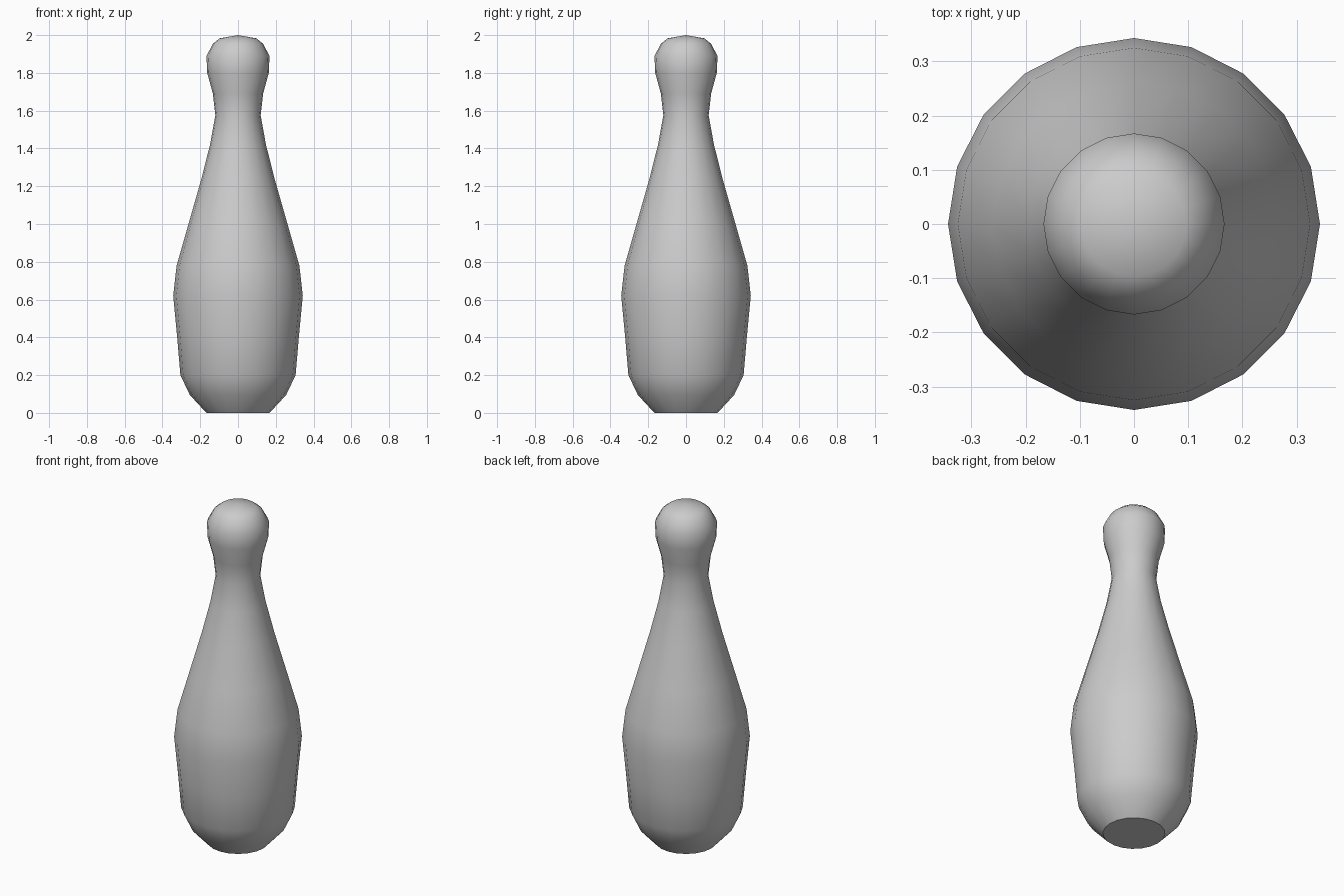
import bpy, bmesh, math

if "Cube" in bpy.data.objects:
    bpy.data.objects.remove(bpy.data.objects["Cube"])

SIDES = 20

# Profile of the pin as (radius, height), base to crown
profile = [(0.167, 0.0), (0.255, 0.095), (0.305, 0.20), (0.322, 0.40),
           (0.343, 0.62), (0.325, 0.78), (0.262, 1.00), (0.195, 1.235),
           (0.148, 1.42), (0.12, 1.575), (0.133, 1.69), (0.163, 1.80),
           (0.167, 1.89), (0.132, 1.955), (0.097, 1.983)]

bm = bmesh.new()
rings = []
for r, z in profile:
    rings.append([bm.verts.new((r * math.cos(math.tau * i / SIDES),
                                r * math.sin(math.tau * i / SIDES), z))
                  for i in range(SIDES)])

# Body walls
for low, high in zip(rings, rings[1:]):
    for i in range(SIDES):
        j = (i + 1) % SIDES
        bm.faces.new((low[i], low[j], high[j], high[i]))

# Flat base and rounded crown
bm.faces.new(rings[0][::-1])
tip = bm.verts.new((0, 0, 2.0))
for i in range(SIDES):
    bm.faces.new((rings[-1][i], rings[-1][(i + 1) % SIDES], tip))

mesh = bpy.data.meshes.new("bowling_pin")
bm.to_mesh(mesh)
bm.free()
pin = bpy.data.objects.new("bowling_pin", mesh)
bpy.context.collection.objects.link(pin)

# Smooth body, sharp base edge
bpy.context.view_layer.objects.active = pin
pin.select_set(True)
bpy.ops.object.shade_smooth_by_angle(angle=math.radians(40))
